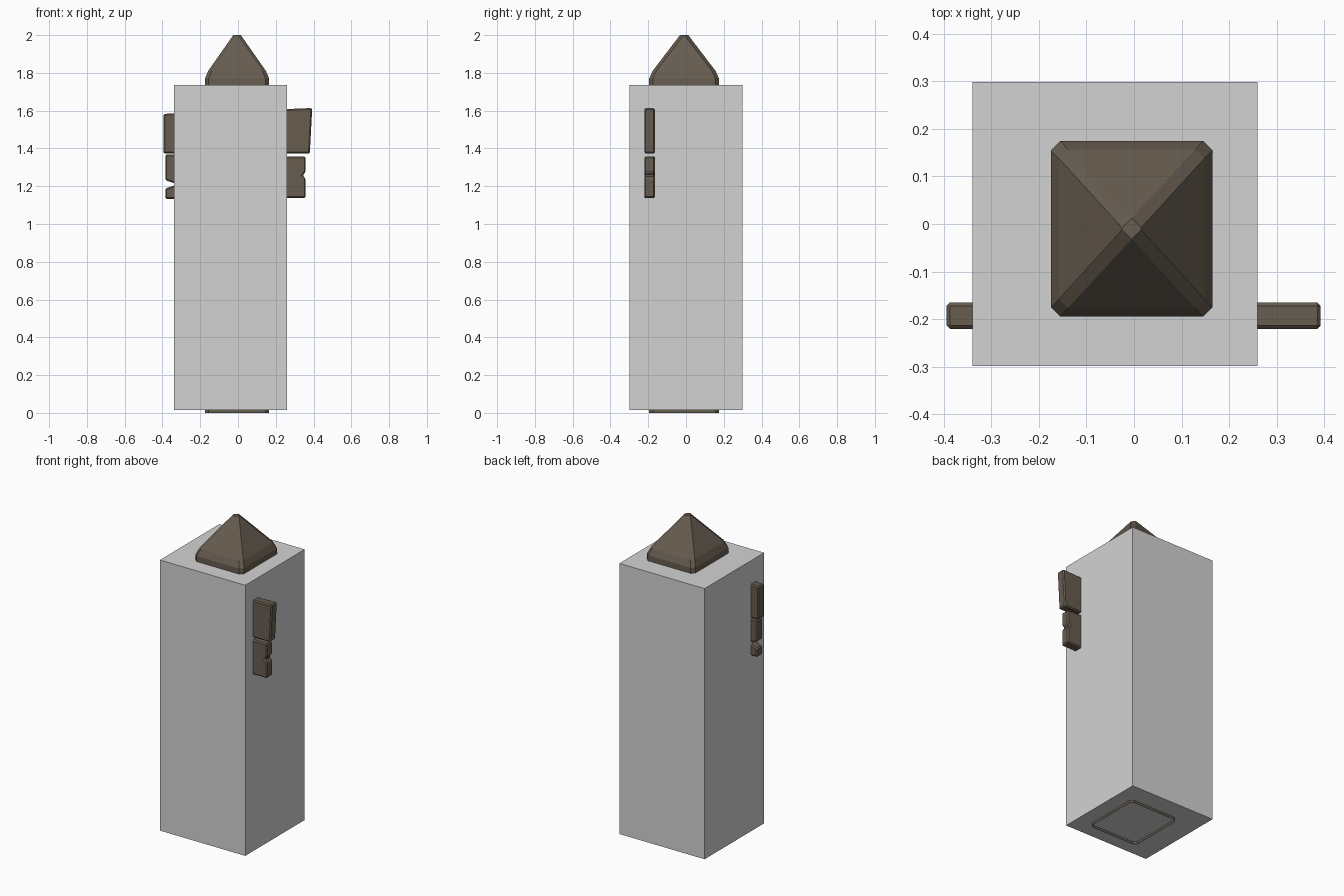
import bpy, bmesh

if "Cube" in bpy.data.objects:
    bpy.data.objects.remove(bpy.data.objects["Cube"])


def material(name, colour):
    mat = bpy.data.materials.new(name)
    mat.diffuse_color = (*colour, 1)
    mat.use_nodes = True
    mat.node_tree.nodes["Principled BSDF"].inputs["Base Color"].default_value = mat.diffuse_color
    return mat


wood = material("weathered brown wood", (0.135, 0.108, 0.08))
grey = material("plain light grey", (0.65, 0.65, 0.65))


def finish(name, bm, mat):
    bmesh.ops.remove_doubles(bm, verts=bm.verts, dist=0.0005)
    bmesh.ops.recalc_face_normals(bm, faces=bm.faces)
    mesh = bpy.data.meshes.new(name)
    bm.to_mesh(mesh)
    bm.free()
    mesh.materials.append(mat)
    obj = bpy.data.objects.new(name, mesh)
    bpy.context.collection.objects.link(obj)
    return obj


def ring(bm, z, hx, hy, c, cx=-0.005, cy=-0.01):
    """Rectangle with cut corners at height z."""
    pts = [(hx, -hy + c), (hx, hy - c), (hx - c, hy), (-hx + c, hy),
           (-hx, hy - c), (-hx, -hy + c), (-hx + c, -hy), (hx - c, -hy)]
    return [bm.verts.new((cx + x, cy + y, z)) for x, y in pts]


def plank(name, outline, y0, y1, bevel=0.007):
    """Board from an x-z outline, extruded through y with worn edges."""
    bm = bmesh.new()
    face = bm.faces.new([bm.verts.new((x, y0, z)) for x, z in outline])
    out = bmesh.ops.extrude_face_region(bm, geom=[face])
    verts = [v for v in out["geom"] if isinstance(v, bmesh.types.BMVert)]
    bmesh.ops.translate(bm, verts=verts, vec=(0, y1 - y0, 0))
    obj = finish(name, bm, wood)
    mod = obj.modifiers.new("worn edges", 'BEVEL')
    mod.width = bevel
    mod.segments = 1
    mod.limit_method = 'ANGLE'
    return obj


# Square post with cut corners, a pointed top and an open foot
bm = bmesh.new()
sections = [(0, 0.17, 0.185, 0.02), (1.77, 0.17, 0.185, 0.02),
            (1.81, 0.153, 0.167, 0.019), (2.0, 0.02, 0.022, 0.02)]
rings = [ring(bm, *s) for s in sections]
for a, b in zip(rings, rings[1:]):
    for i in range(8):
        j = (i + 1) % 8
        bm.faces.new((a[i], a[j], b[j], b[i]))
bm.faces.new(rings[-1])
finish("post", bm, wood)

# Two worn sign boards running across the front of the post
plank("upper_board", [(-0.394, 1.373), (0.38, 1.373), (0.393, 1.614),
                      (-0.394, 1.583)], -0.221, -0.165)
plank("lower_board", [(-0.385, 1.132), (0.358, 1.138), (0.358, 1.24),
                      (0.342, 1.257), (0.358, 1.275), (0.358, 1.356),
                      (-0.385, 1.368), (-0.385, 1.232), (-0.32, 1.21),
                      (-0.385, 1.188)], -0.221, -0.165)

# Large plain grey block around the post
bm = bmesh.new()
bmesh.ops.create_cube(bm, size=1)
bmesh.ops.scale(bm, verts=bm.verts, vec=(0.6, 0.597, 1.72))
bmesh.ops.translate(bm, verts=bm.verts, vec=(-0.04, 0, 0.875))
finish("grey_block", bm, grey)
